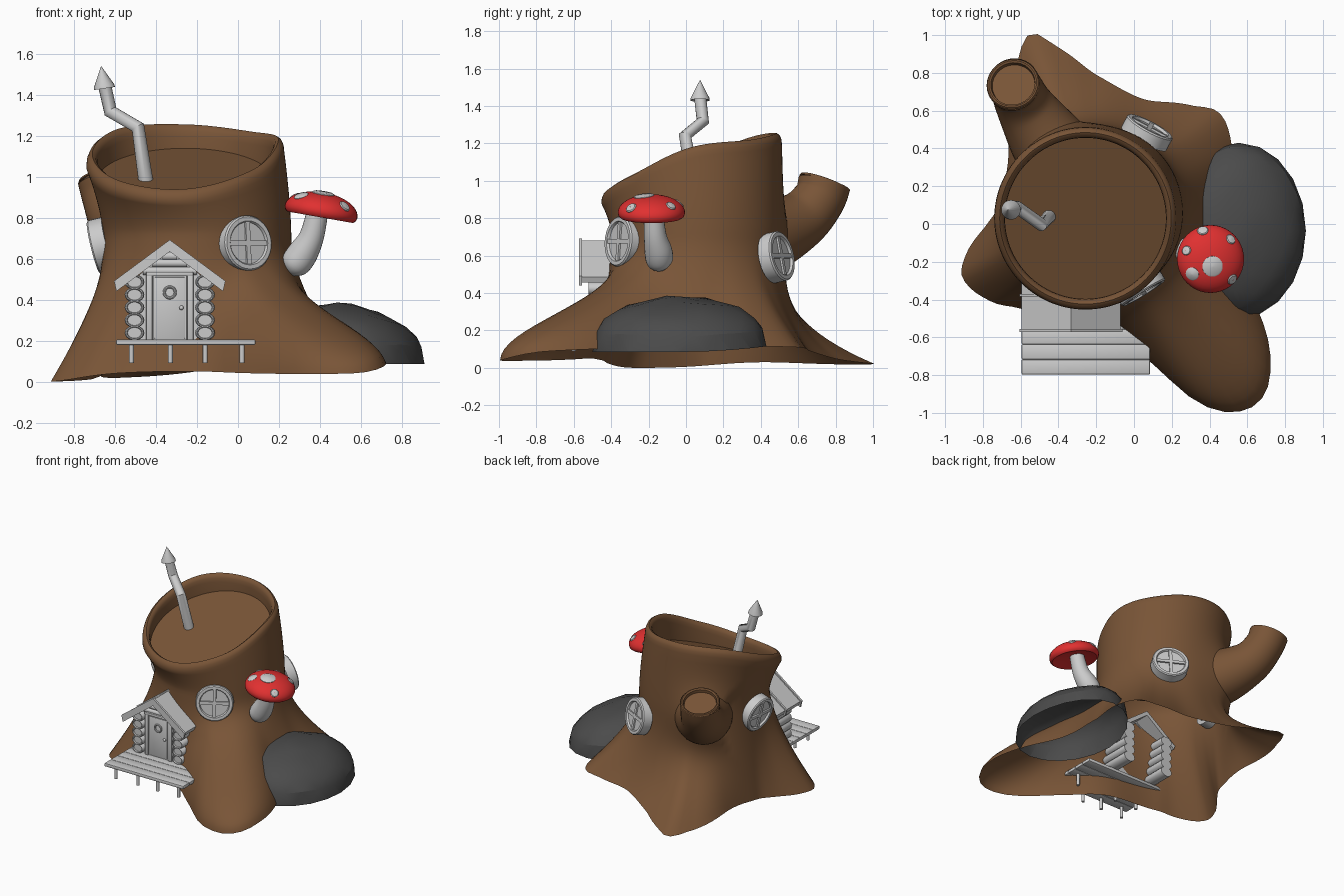
import bpy, bmesh, math
from math import sin, cos, pi, radians, sqrt, exp
from mathutils import Vector, Matrix, Quaternion

if "Cube" in bpy.data.objects:
    bpy.data.objects.remove(bpy.data.objects["Cube"])

def material(name, col):
    m = bpy.data.materials.new(name)
    m.diffuse_color = (*col, 1)
    m.use_nodes = True
    m.node_tree.nodes["Principled BSDF"].inputs["Base Color"].default_value = m.diffuse_color
    return m

BARK = material("bark", (0.19, 0.09, 0.038))
RED = material("red_cap", (0.75, 0.03, 0.03))
STONE = material("stone", (0.07, 0.07, 0.07))

def finish(name, bm, mat=None, angle=40, mtx=None):
    bmesh.ops.recalc_face_normals(bm, faces=bm.faces)
    if mtx:
        bm.transform(mtx)
    me = bpy.data.meshes.new(name)
    bm.to_mesh(me)
    bm.free()
    ob = bpy.data.objects.new(name, me)
    bpy.context.collection.objects.link(ob)
    if mat:
        me.materials.append(mat)
    if angle:
        bpy.ops.object.select_all(action='DESELECT')
        ob.select_set(True)
        bpy.context.view_layer.objects.active = ob
        bpy.ops.object.shade_smooth_by_angle(angle=radians(angle))
    return ob

def skin(bm, rings, cap0=False, cap1=False, loop=False):
    rows = [[bm.verts.new(p) for p in r] for r in rings]
    pairs = list(zip(rows, rows[1:])) + ([(rows[-1], rows[0])] if loop else [])
    for a, b in pairs:
        for i in range(len(a)):
            j = (i + 1) % len(a)
            bm.faces.new((a[i], a[j], b[j], b[i]))
    if cap0: bm.faces.new(rows[0])
    if cap1: bm.faces.new(rows[-1])

def lathe(name, prof, mtx, seg=32, mat=None, loop=False, caps=(False, False)):
    bm = bmesh.new()
    skin(bm, [[(r * cos(2*pi*i/seg), r * sin(2*pi*i/seg), z) for i in range(seg)] for r, z in prof],
         *caps, loop=loop)
    return finish(name, bm, mat, 40, mtx)

def tube(name, pts, seg=20, mat=None, caps=(True, True), angle=40):
    """pts: (x, y, z, radius); rings follow the path without twist."""
    P = [Vector(p[:3]) for p in pts]
    bm, rings, q, old = bmesh.new(), [], Quaternion(), Vector((0, 0, 1))
    for k, p in enumerate(pts):
        a = (P[k] - P[k-1]).normalized() if k else Vector()
        b = (P[k+1] - P[k]).normalized() if k < len(P) - 1 else Vector()
        d = (a + b).normalized()
        q = old.rotation_difference(d) @ q
        old = d
        rings.append([P[k] + q @ Vector((cos(2*pi*i/seg), sin(2*pi*i/seg), 0)) * p[3] for i in range(seg)])
    skin(bm, rings, *caps)
    return finish(name, bm, mat, angle)

def smooth_path(pts, n=6):
    out, V = [], [Vector(p) for p in pts]
    for i in range(len(V) - 1):
        a, b, c, d = V[max(i-1, 0)], V[i], V[i+1], V[min(i+2, len(V)-1)]
        for t in [k / n for k in range(n)]:
            out.append(0.5 * (2*b + (c-a)*t + (2*a-5*b+4*c-d)*t*t + (3*b-a-3*c+d)*t**3))
    return [tuple(v) for v in out] + [tuple(V[-1])]

def box(name, c, size, mtx=None, bevel=0.0):
    bm = bmesh.new()
    bmesh.ops.create_cube(bm, size=1, matrix=Matrix.Translation(c) @ Matrix.Diagonal((*size, 1)))
    if bevel:
        bmesh.ops.bevel(bm, geom=bm.edges[:], offset=bevel, segments=2, affect='EDGES', profile=0.5)
    return finish(name, bm, None, 30, mtx)

def periodic(table):
    """Smooth closed interpolation of (degrees, value) pairs."""
    n = len(table)
    A = lambda i: table[i % n][0] + 360 * (i // n)
    V = lambda i: table[i % n][1]
    M = lambda i: (V(i+1) - V(i-1)) / (A(i+1) - A(i-1))
    def f(a):
        a = (a - table[0][0]) % 360 + table[0][0]
        i = max(k for k in range(n) if A(k) <= a + 1e-9)
        h = A(i+1) - A(i)
        t = (a - A(i)) / h
        return ((2*t**3 - 3*t*t + 1) * V(i) + (t**3 - 2*t*t + t) * h * M(i)
                + (3*t*t - 2*t**3) * V(i+1) + (t**3 - t*t) * h * M(i+1))
    return f

# Stump: flared roots, narrower waist, slanted hollow rim
root_r = periodic([(-129, .64), (-100, .56), (-81, .63), (-69, .854), (-61, 1.15), (-54, 1.29), (-47, 1.305),
                   (-39, 1.187), (-19, .77), (8, .70), (28, .81), (40, .845), (49, .766), (68, .66), (90, .74),
                   (103, .91), (110, 1.02), (118, .90), (143, .58), (172, .51), (185, .58), (196, .71),
                   (205, .783), (220, .72)])
root_z = periodic([(-129, .04), (-90, .05), (-54, .04), (-40, .09), (0, .12), (40, .11), (68, .09), (110, .02),
                   (143, .03), (205, 0)])
flare = periodic([(-100, 2.2), (-54, 3.3), (-10, 2), (40, 2.3), (75, 2.8), (110, 3.5), (150, 2.5), (205, 1.6)])
bulge = periodic([(-100, .3), (-54, 1), (-10, .4), (40, .2), (110, .1), (205, .1)])
rim_z = periodic([(-90, .94), (-45, 1.03), (0, 1.18), (45, 1.22), (90, 1.255), (135, 1.235), (180, 1.11), (225, .98)])
N, WZ, WR, RR = 120, 0.72, 0.46, 0.483
WC, RC = Vector((-.2, .06)), Vector((-.257, .03))

def ring(fn):
    return [fn(360 * i / N) for i in range(N)]

def low(u):
    def fn(a):
        s = 1 - u
        s += bulge(a) * (sin(s * pi / 2) - s)
        r = WR + (root_r(a) - WR) * s ** flare(a)
        c = Vector((-.2, .05)).lerp(WC, u)
        return (c.x + r * cos(radians(a)), c.y + r * sin(radians(a)), root_z(a) + u * (WZ - root_z(a)))
    return fn

def high(v, dr=0.0, dz=-.06):
    def fn(a):
        e = v ** 1.5
        c, r = WC.lerp(RC, e), WR + (RR - WR) * e + dr
        return (c.x + r * cos(radians(a)), c.y + r * sin(radians(a)), WZ + v * (rim_z(a) + dz - WZ))
    return fn

def floor(r):
    def fn(a):
        y = RC.y + r * sin(radians(a))
        return (RC.x + r * cos(radians(a)), y, .985 + .36 * (y - .03))
    return fn

rows = [ring(low(k / 22)) for k in range(23)] + [ring(high(k / 8)) for k in range(1, 9)]
rows += [ring(high(1, d, z)) for d, z in ((-.003, -.032), (-.013, -.01), (-.029, 0), (-.045, -.009),
                                          (-.054, -.03), (-.057, -.06))]
rows += [ring(floor(r)) for r in (.426, .2)]
bm = bmesh.new()
skin(bm, rows, cap1=True)
for v in bm.verts:  # swelling where the branch grows out
    d = (v.co - Vector((-.44, .40, .69))).length
    if (v.co.xy - RC).length > .44:
        v.co += Vector((-.5, .75, .12)) * .11 * exp(-(d / .2) ** 2)
finish("stump", bm, BARK, 50)

# Broken branch with a recessed end
path = smooth_path([(-.34, .28, .68, .22), (-.46, .44, .71, .20), (-.57, .61, .79, .157),
                    (-.62, .71, .90, .14), (-.64, .74, .985, .142)])
end, dirn = Vector(path[-1][:3]), Vector((-.15, .33, .93)).normalized()
tube("branch", path, 32, BARK, (False, False), 60)
lathe("branch_end", [(.142, 0), (.136, .012), (.128, .014), (.118, .008), (.114, -.015), (.0005, -.015)],
      Matrix.Translation(end) @ dirn.to_track_quat('Z', 'Y').to_matrix().to_4x4(), 32, BARK)

# Round windows with cross bars
def window(name, pos, normal):
    m = Matrix.Translation(pos) @ Vector(normal).to_track_quat('Z', 'Y').to_matrix().to_4x4()
    lathe(name + "_frame", [(.102, -.05), (.135, -.05), (.135, .018), (.128, .026), (.108, .026), (.102, .018)],
          m, 32, loop=True)
    lathe(name + "_pane", [(.104, .012), (.0005, .012)], m)
    box(name + "_bar_upright", (0, 0, .012), (.024, .208, .022), m)
    box(name + "_bar_level", (0, 0, .012), (.208, .024, .022), m)

window("front_window", (.04, -.345, .675), (.53, -.85, .08))
window("back_window", (.075, .495, .595), (.46, .87, .2))
window("left_window", (-.68, .08, .66), (-1, .1, -.25))

# Porch deck and legs
for k in range(5):
    box(f"deck_board_{k}", (-.255, -.757 + .08 * k, .192), (.68, .08, .026), bevel=.006)
for x in (-.52, -.33, -.16, .02):
    for y in (-.76, -.6):
        tube("deck_leg", [(x, y, .09, .012), (x, y, .19, .012)], 10)

# Log side walls
CX = -.333
for s in (-1, 1):
    for k in range(5):
        m = Matrix.Translation((CX + s * .172, -.52, .238 + .062 * k)) @ Matrix.Rotation(-pi/2, 4, 'X') \
            @ Matrix.Diagonal((1.3, 1, 1, 1))
        lathe("wall_log", [(.026, .01), (.029, 0), (.033, 0), (.037, .008), (.037, .28)], m, 18, caps=(True, True))

# Gable wall, siding logs, door, knob and wreath
bm = bmesh.new()
gable = [(-.15, .2), (.15, .2), (.15, .52), (.0, .64), (-.15, .52)]
skin(bm, [[(CX + x, y, z) for x, z in gable] for y in (-.48, -.45)], True, True)
finish("gable_wall", bm, None, 30)
for z, h in ((.54, .13), (.578, .085), (.612, .035)):
    tube("gable_log", [(CX - h, -.48, z, .02), (CX + h, -.48, z, .02)], 12)
for s in (-1, 1):
    box("door_post", (CX + s * .1, -.49, .36), (.03, .04, .32), bevel=.004)
box("door_lintel", (CX, -.49, .525), (.23, .045, .02), bevel=.004)
box("door", (CX, -.485, .36), (.165, .03, .32))
box("door_panel", (CX, -.5, .36), (.15, .012, .3), bevel=.004)
bm = bmesh.new()
bmesh.ops.create_uvsphere(bm, u_segments=12, v_segments=8, radius=.011, matrix=Matrix.Translation((CX + .057, -.512, .36)))
finish("door_knob", bm)
wreath = Matrix.Translation((CX, -.51, .435)) @ Matrix.Rotation(pi/2, 4, 'X')
lathe("wreath", [(.027 + .007 * cos(a*pi/4), .007 * sin(a*pi/4)) for a in range(8)], wreath, 20, loop=True)

# Pitched roof with edge trim
def chevron(name, y0, y1, top, drop, half):
    t = .2 / .27
    prof = [(-half, top - half * t), (0, top), (half, top - half * t),
            (half - .012, top - half * t - drop), (0, top - drop * 1.15), (-half + .012, top - half * t - drop)]
    b = bmesh.new()
    v = [[b.verts.new((CX + x, y, z)) for x, z in prof] for y in (y0, y1)]
    for i in range(6):
        b.faces.new((v[0][i], v[0][(i+1) % 6], v[1][(i+1) % 6], v[1][i]))
    for r in v:
        b.faces.new((r[0], r[1], r[4], r[5]))
        b.faces.new((r[1], r[2], r[3], r[4]))
    finish(name, b, None, 25)
chevron("roof", -.56, -.25, .68, .03, .262)
chevron("roof_trim_front", -.572, -.556, .692, .05, .272)
chevron("roof_trim_back", -.385, -.37, .692, .05, .272)

# Crooked chimney pipe and cone cap
tube("chimney_pipe", [(-.45, .04, .98, .036), (-.488, -.005, 1.24, .034), (-.622, .09, 1.318, .034),
                      (-.652, .075, 1.45, .032)], 16)
lathe("chimney_cap", [(.03, 0), (.052, -.005), (.05, .008), (.0006, .105)],
      Matrix.Translation((-.652, .075, 1.435)) @ Vector((-.15, 0, 1)).to_track_quat('Z', 'Y').to_matrix().to_4x4(),
      20, caps=(True, False))

# Mushroom stem, cap and spots
tube("mushroom_stem", smooth_path([(.25, -.13, .54, .035), (.275, -.14, .57, .07), (.315, -.148, .625, .074),
                                   (.36, -.165, .71, .06), (.39, -.175, .84, .052)]), 24, angle=60)
CM = Matrix.Translation((.4, -.185, .8)) @ Matrix.Rotation(radians(10), 4, 'Y')
dome = [(.18 * cos(a), .03 + .095 * sin(a)) for a in [pi/2 * k / 10 for k in range(10)]]
lathe("mushroom_cap", [(.0005, .03), (.08, .025), (.14, .008), (.163, .002), (.175, .012)] + dome + [(.0005, .125)],
      CM, 40, RED)
for x, y, r in ((-.005, -.04, .055), (-.05, .152, .03), (.1, .105, .028), (-.14, .045, .026), (-.11, -.08, .036),
                (.11, -.11, .03)):
    w = sqrt(max(0, 1 - (x*x + y*y) / .0324))
    n = Vector((x / .0324, y / .0324, w / .095))
    m = CM @ Matrix.Translation((x, y, .03 + .095 * w)) @ n.to_track_quat('Z', 'Y').to_matrix().to_4x4()
    lathe("mushroom_spot", [(r, -.012), (r, -.002), (r * .85, .003), (.0005, .006)], m, 20)

# Low-poly boulder: open dome set into the right root, higher on the trunk side
bm = bmesh.new()
bmesh.ops.create_icosphere(bm, subdivisions=3, radius=1)
bmesh.ops.bisect_plane(bm, geom=bm.verts[:] + bm.edges[:] + bm.faces[:], plane_co=(0, 0, 0),
                       plane_no=(0, 0, 1), clear_inner=True)
for v in bm.verts:
    x, y, h = v.co.x, v.co.y, max(v.co.z, 0) ** .75
    k = 1 + .04 * sin(7 * x + 2 * h) * cos(8 * y + 1)
    v.co = Vector((.555 + .355 * x, -.035 + .465 * y,
                   .085 + .03 * max(y, 0) ** 2 * (1 - h) + h * k * (.29 - .06 * x)))
finish("boulder", bm, STONE, 18)
